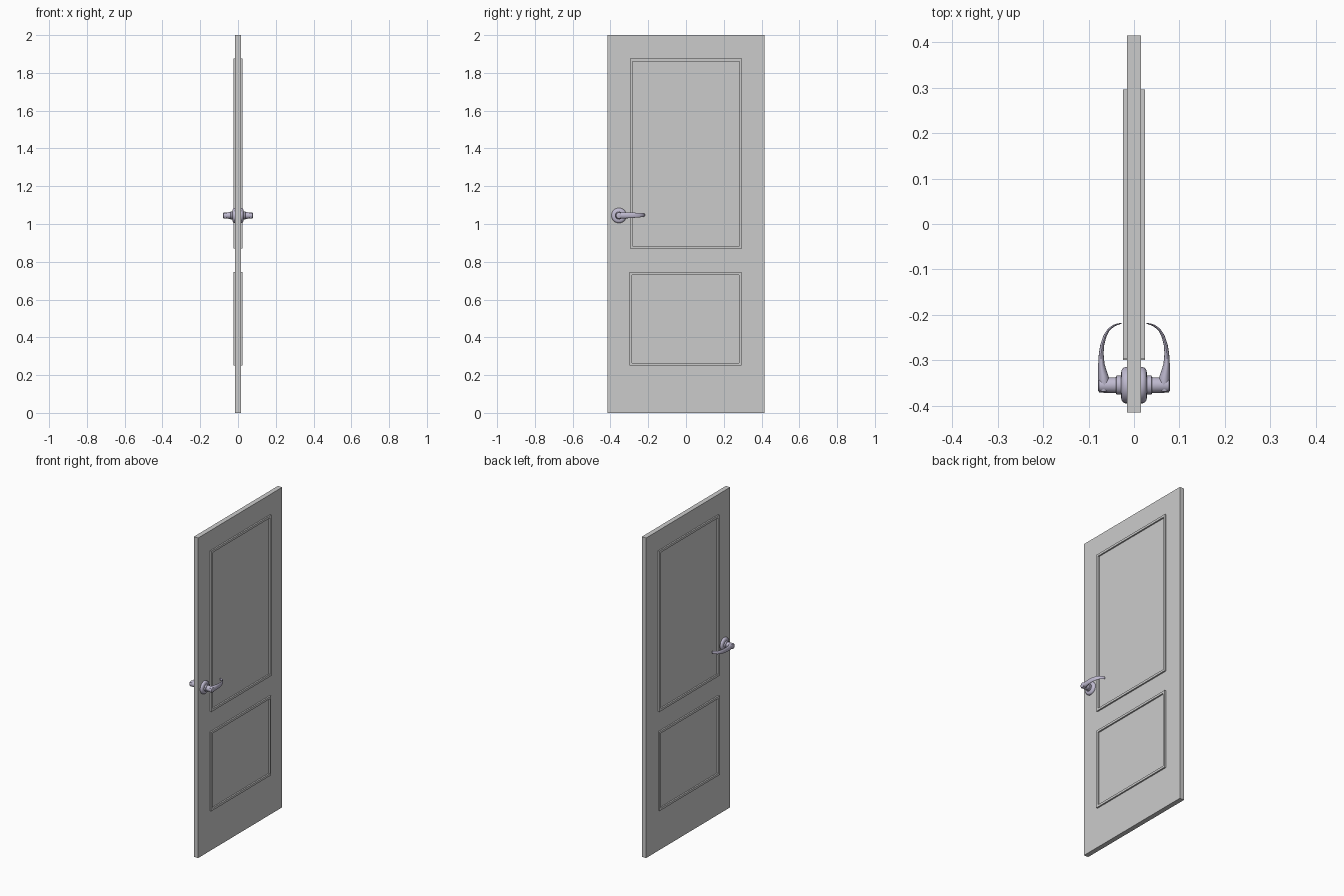
import bpy, bmesh, math

if "Cube" in bpy.data.objects:
    bpy.data.objects.remove(bpy.data.objects["Cube"])

HY, HZ = -0.355, 1.045   # handle axis position
metal = bpy.data.materials.new("handle_metal")
metal.diffuse_color = (0.52, 0.49, 0.63, 1)
metal.use_nodes = True
metal.node_tree.nodes["Principled BSDF"].inputs["Base Color"].default_value = metal.diffuse_color


def make_object(name, bm, mat=None, smooth=False, mirror=False):
    bmesh.ops.recalc_face_normals(bm, faces=bm.faces)
    me = bpy.data.meshes.new(name)
    bm.to_mesh(me)
    bm.free()
    ob = bpy.data.objects.new(name, me)
    bpy.context.collection.objects.link(ob)
    if mat:
        me.materials.append(mat)
    if mirror:
        ob.modifiers.new("both_faces", 'MIRROR').use_mirror_merge = False
    if smooth:
        bpy.ops.object.select_all(action='DESELECT')
        ob.select_set(True)
        bpy.context.view_layer.objects.active = ob
        bpy.ops.object.shade_smooth_by_angle(angle=math.radians(35))
    return ob


def loft(name, rings, closed=False, **kw):
    """Skin a list of point rings; cap the ends or close into a loop."""
    bm = bmesh.new()
    vs = [[bm.verts.new(p) for p in r] for r in rings]
    pairs = list(zip(vs, vs[1:])) + ([(vs[-1], vs[0])] if closed else [])
    for a, b in pairs:
        for i in range(len(a)):
            j = (i + 1) % len(a)
            bm.faces.new((a[i], a[j], b[j], b[i]))
    if not closed:
        bm.faces.new(vs[0])
        bm.faces.new(vs[-1])
    return make_object(name, bm, **kw)


def lathe_x(name, profile, n=32):
    """Turned part around the handle axis, profile = (x, radius)."""
    rings = [[(x, HY + r * math.cos(2 * math.pi * i / n), HZ + r * math.sin(2 * math.pi * i / n))
              for i in range(n)] for x, r in profile]
    return loft(name, rings, mat=metal, smooth=True, mirror=True)


def moulding(name, y0, y1, z0, z1, w=0.014):
    """Raised rectangular trim, mirrored to both door faces."""
    section = [(0, 0.013), (0, 0.024), (w, 0.024), (w, 0.013)]
    rings = [[(x, y + sy * d, z + sz * d) for d, x in section]
             for y, z, sy, sz in ((y0, z0, 1, 1), (y1, z0, -1, 1),
                                  (y1, z1, -1, -1), (y0, z1, 1, -1))]
    return loft(name, rings, closed=True, mirror=True)


# Door slab
bm = bmesh.new()
bmesh.ops.create_cube(bm, size=1)
bmesh.ops.scale(bm, vec=(0.03, 0.83, 2), verts=bm.verts)
bmesh.ops.translate(bm, vec=(0, 0, 1), verts=bm.verts)
make_object("door_slab", bm)

# Panel trims
moulding("upper_panel_trim", -0.296, 0.296, 0.87, 1.875)
moulding("lower_panel_trim", -0.299, 0.294, 0.25, 0.745)

# Round rosette and spindle neck
lathe_x("handle_rosette", [(0.013, 0.040), (0.019, 0.040), (0.024, 0.038),
                           (0.0275, 0.033), (0.029, 0.024)])
lathe_x("handle_neck", [(0.027, 0.021), (0.038, 0.021), (0.040, 0.0175), (0.072, 0.0165),
                        (0.077, 0.0155), (0.079, 0.012)])

# Curved lever: outer edge (x, y), inner edge (x, y), half height
stations = [
    ((0.078, -0.369), (0.056, -0.369), 0.013),
    ((0.079, -0.358), (0.050, -0.352), 0.0165),
    ((0.079, -0.335), (0.057, -0.333), 0.0165),
    ((0.079, -0.310), (0.065, -0.308), 0.0155),
    ((0.0775, -0.286), (0.067, -0.285), 0.0145),
    ((0.074, -0.265), (0.0655, -0.266), 0.0130),
    ((0.067, -0.245), (0.061, -0.249), 0.0118),
    ((0.058, -0.231), (0.054, -0.235), 0.0105),
    ((0.046, -0.222), (0.044, -0.226), 0.0095),
    ((0.036, -0.219), (0.035, -0.222), 0.0085),
    ((0.028, -0.218), (0.028, -0.220), 0.0070),
]
rings = []
for k, ((ox, oy), (ix, iy), h) in enumerate(stations):
    lift = 0.003 * k / (len(stations) - 1)
    ring = []
    for i in range(20):
        a = 2 * math.pi * i / 20
        t = 0.5 + 0.5 * math.cos(a)
        ring.append((ix + (ox - ix) * t, iy + (oy - iy) * t, HZ + lift + h * math.sin(a)))
    rings.append(ring)
loft("handle_lever", rings, mat=metal, smooth=True, mirror=True)
